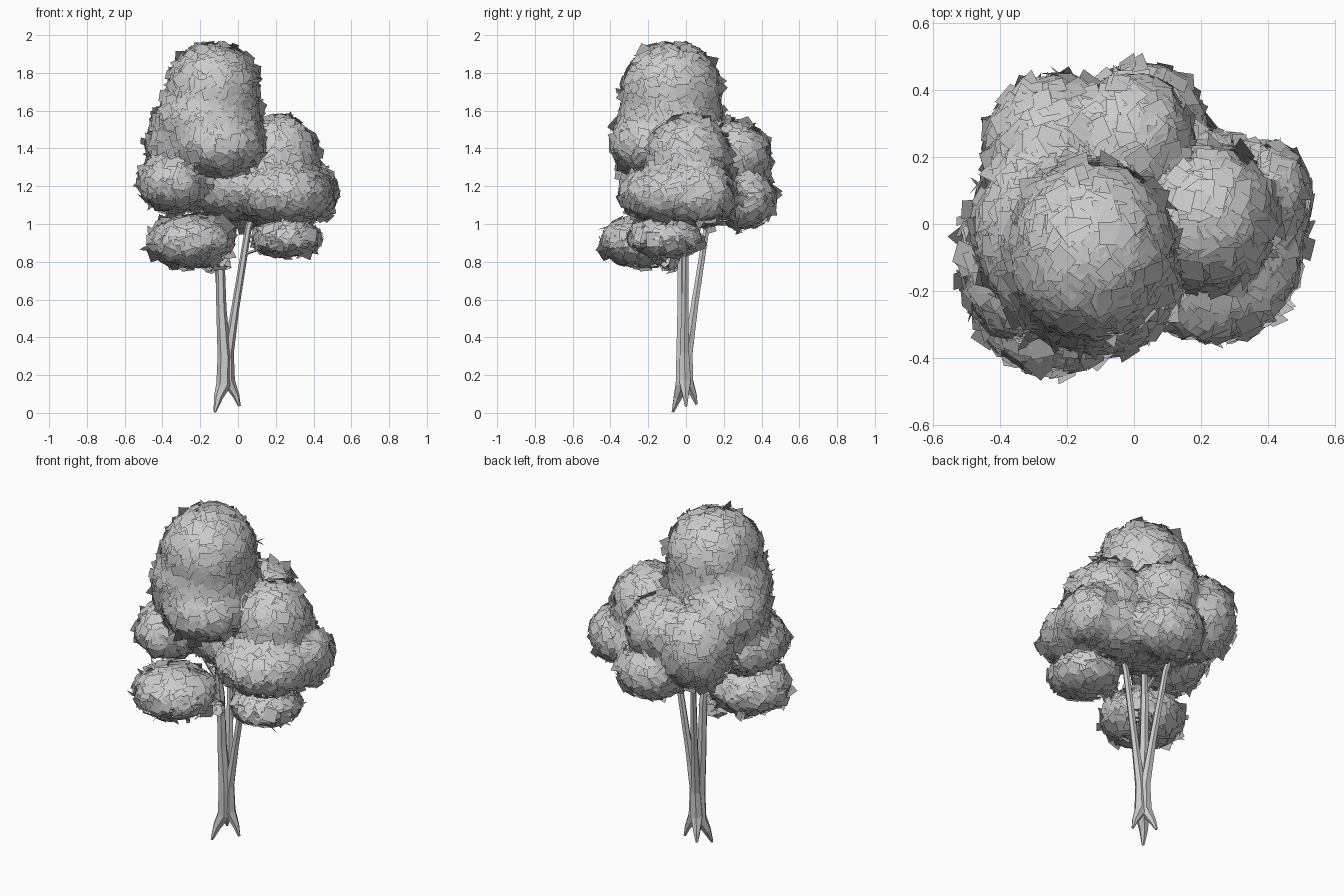
import bpy, bmesh, math, random
from mathutils import Vector

if "Cube" in bpy.data.objects:
    bpy.data.objects.remove(bpy.data.objects["Cube"])

random.seed(4)

# Leaf clusters: centre, then radii
CLUSTERS = {
    "crown_top": ((-0.13, -0.08, 1.71), (0.23, 0.25, 0.235)),
    "crown_middle": ((-0.16, -0.08, 1.55), (0.26, 0.26, 0.18)),
    "crown_front": ((-0.10, -0.18, 1.42), (0.22, 0.20, 0.15)),
    "crown_left": ((-0.29, 0.00, 1.43), (0.18, 0.23, 0.17)),
    "left": ((-0.34, -0.11, 1.22), (0.17, 0.22, 0.14)),
    "back_left": ((-0.24, 0.24, 1.31), (0.19, 0.19, 0.22)),
    "back_upper": ((-0.01, 0.25, 1.37), (0.17, 0.18, 0.16)),
    "back_lower": ((0.01, 0.30, 1.13), (0.18, 0.16, 0.14)),
    "back_right": ((0.21, 0.13, 1.15), (0.18, 0.14, 0.14)),
    "right_upper": ((0.22, 0.02, 1.36), (0.19, 0.20, 0.20)),
    "right": ((0.24, -0.08, 1.16), (0.25, 0.26, 0.15)),
    "right_outer": ((0.40, 0.09, 1.17), (0.11, 0.14, 0.14)),
    "middle": ((-0.04, 0.05, 1.21), (0.24, 0.24, 0.17)),
    "low_left": ((-0.25, -0.23, 0.91), (0.21, 0.20, 0.125)),
    "low_right": ((0.26, -0.11, 0.925), (0.165, 0.18, 0.085)),
    "stem_tuft": ((-0.12, -0.08, 0.79), (0.06, 0.03, 0.02)),
}
BLEND = 0.02


def field(p):
    """Distance to the softly blended clusters, and the outward direction."""
    total, grad = 0.0, Vector()
    for c, r in CLUSTERS.values():
        e = [(p[i] - c[i]) / r[i] for i in range(3)]
        g = Vector([e[i] / r[i] for i in range(3)])
        k0, k1 = math.sqrt(sum(x * x for x in e)), max(g.length, 1e-4)
        w = math.exp(min(-k0 * (k0 - 1) / k1 / BLEND, 60))
        total += w
        grad += g * (w / k1)
    return -BLEND * math.log(max(total, 1e-200)), grad.normalized()


def leaf_cluster(name):
    """Square leaf cards scattered over a cluster, shaded like its rounded form."""
    c, r = Vector(CLUSTERS[name][0]), CLUSTERS[name][1]
    mean = ((r[0] * r[1]) ** 1.6 + (r[0] * r[2]) ** 1.6 + (r[1] * r[2]) ** 1.6) / 3
    count = int(4 * math.pi * mean ** (1 / 1.6) / 0.0010)
    verts, faces, normals = [], [], []
    for i in range(count):
        z = 1 - 2 * (i + 0.5) / count
        a = i * math.pi * (3 - math.sqrt(5))
        s = math.sqrt(1 - z * z)
        d = (s * math.cos(a), s * math.sin(a), z)
        p = c + Vector([d[k] * r[k] for k in range(3)])
        f, n = field(p)
        if f < -0.055:
            continue
        for _ in range(3):
            p -= n * f
            f, n = field(p)
        p += n * random.uniform(-0.012, 0.022)
        # most cards lie along the surface, some stand up and make the ragged edge
        lean = random.uniform(0.05, 0.35) if random.random() < 0.8 else random.uniform(0.8, 2.0)
        jitter = Vector([random.gauss(0, 1) for _ in range(3)]).normalized()
        tilt = (n + jitter * lean).normalized()
        u = tilt.cross(Vector([random.gauss(0, 1) for _ in range(3)])).normalized()
        v = tilt.cross(u)
        h = random.uniform(0.027, 0.038)
        b = len(verts)
        for su, sv in ((-1, -1), (1, -1), (1, 1), (-1, 1)):
            verts.append(p + (u * su + v * sv) * h)
            normals.append(n)
        faces.append((b, b + 1, b + 2, b + 3))
    me = bpy.data.meshes.new("leaves_" + name)
    me.from_pydata(verts, [], faces)
    for poly in me.polygons:
        poly.use_smooth = True
    me.normals_split_custom_set_from_vertices(normals)
    bpy.context.collection.objects.link(bpy.data.objects.new("leaves_" + name, me))


def tube(name, points, sides=6):
    """Tapered low-poly limb; points are (x, y, z, radius)."""
    bm = bmesh.new()
    pts = [Vector(p[:3]) for p in points]
    rings = []
    for i, p in enumerate(pts):
        t = (pts[min(i + 1, len(pts) - 1)] - pts[max(i - 1, 0)]).normalized()
        u = Vector((0, 1, 0)).cross(t).normalized()
        v = t.cross(u)
        ring = []
        for k in range(sides):
            a = 2 * math.pi * k / sides
            ring.append(bm.verts.new(p + (u * math.cos(a) + v * math.sin(a)) * points[i][3]))
        rings.append(ring)
    for r0, r1 in zip(rings, rings[1:]):
        for k in range(sides):
            j = (k + 1) % sides
            bm.faces.new((r0[k], r0[j], r1[j], r1[k]))
    bm.faces.new(rings[0][::-1])
    bm.faces.new(rings[-1])
    me = bpy.data.meshes.new(name)
    bm.to_mesh(me)
    bm.free()
    bpy.context.collection.objects.link(bpy.data.objects.new(name, me))


# Three stems, each rising from its own root
tube("stem_front", [(-0.122, -0.07, 0.005, 0.007), (-0.105, -0.045, 0.08, 0.024),
                    (-0.075, -0.02, 0.15, 0.040), (-0.072, -0.02, 0.30, 0.036),
                    (-0.088, -0.022, 0.55, 0.027), (-0.095, -0.025, 0.85, 0.023),
                    (-0.12, -0.06, 1.25, 0.012)])
tube("stem_right", [(0.008, 0.0, 0.035, 0.007), (-0.01, -0.002, 0.09, 0.018),
                    (-0.052, -0.006, 0.17, 0.036), (-0.050, -0.008, 0.32, 0.028),
                    (-0.015, -0.006, 0.55, 0.021), (0.055, 0.0, 0.98, 0.018),
                    (0.15, 0.02, 1.25, 0.010)])
tube("stem_back", [(-0.11, 0.056, 0.045, 0.007), (-0.10, 0.042, 0.09, 0.018),
                   (-0.075, 0.006, 0.17, 0.036), (-0.07, 0.010, 0.32, 0.029),
                   (-0.09, 0.05, 0.60, 0.021), (-0.125, 0.112, 1.0, 0.017),
                   (-0.18, 0.18, 1.25, 0.010)])

# Small branches reaching the lower clusters
tube("branch_low_right", [(0.03, -0.002, 0.84, 0.009), (0.12, -0.05, 0.87, 0.008),
                          (0.24, -0.11, 0.92, 0.005)], 5)
tube("branch_low_left", [(-0.095, -0.03, 0.78, 0.011), (-0.16, -0.13, 0.85, 0.009),
                         (-0.25, -0.24, 0.90, 0.005)], 5)
tube("branch_left", [(-0.10, -0.03, 0.92, 0.012), (-0.2, -0.06, 1.08, 0.009),
                     (-0.32, -0.09, 1.2, 0.005)], 5)

for cluster_name in CLUSTERS:
    leaf_cluster(cluster_name)
